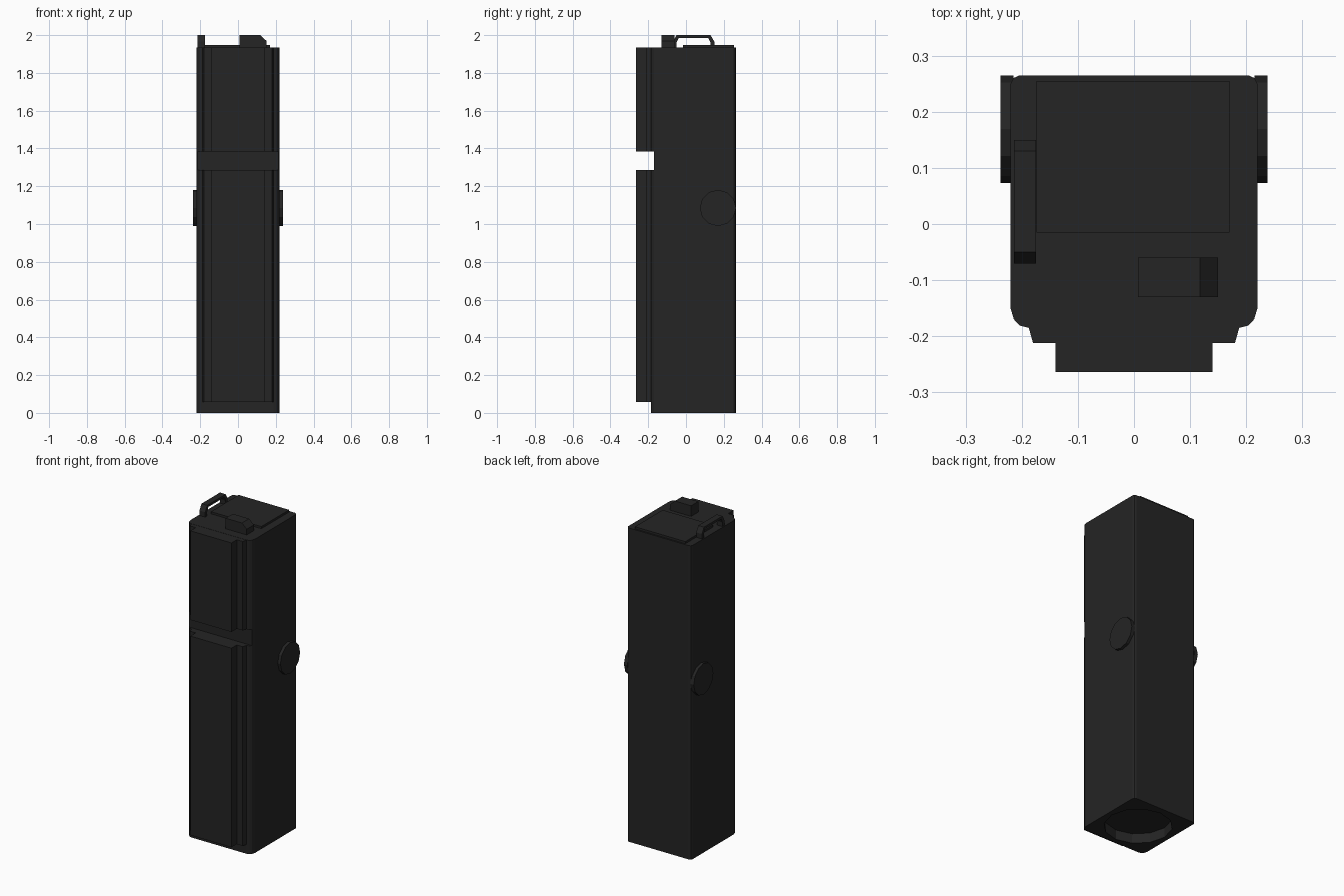
import bpy, bmesh, math
from mathutils import Matrix, Vector

if "Cube" in bpy.data.objects:
    bpy.data.objects.remove(bpy.data.objects["Cube"])

dark = bpy.data.materials.new("charcoal")
dark.diffuse_color = (0.018, 0.018, 0.018, 1)
dark.use_nodes = True
dark.node_tree.nodes["Principled BSDF"].inputs["Base Color"].default_value = dark.diffuse_color


def finish(name, bm):
    bmesh.ops.recalc_face_normals(bm, faces=bm.faces)
    me = bpy.data.meshes.new(name)
    bm.to_mesh(me)
    bm.free()
    me.materials.append(dark)
    ob = bpy.data.objects.new(name, me)
    bpy.context.scene.collection.objects.link(ob)
    return ob


def prism(name, pts, lo, hi, axis):
    """Extrude a 2D outline from lo to hi along x (y,z), y (x,z) or z (x,y)."""
    place = {"x": lambda a, b: (lo, a, b), "y": lambda a, b: (a, lo, b),
             "z": lambda a, b: (a, b, lo)}[axis]
    step = Vector([hi - lo if axis == k else 0 for k in "xyz"])
    bm = bmesh.new()
    face = bm.faces.new([bm.verts.new(place(a, b)) for a, b in pts])
    ext = bmesh.ops.extrude_face_region(bm, geom=[face])
    verts = [g for g in ext["geom"] if isinstance(g, bmesh.types.BMVert)]
    bmesh.ops.translate(bm, verts=verts, vec=step)
    return finish(name, bm)


def mirrored(half):
    return half + [(-x, y) for x, y in reversed(half)]


def rect(x0, x1, y0, y1):
    return [(x0, y0), (x1, y0), (x1, y1), (x0, y1)]


def ring(cx, cy, r, n):
    return [(cx + r * math.cos(i * math.tau / n), cy + r * math.sin(i * math.tau / n))
            for i in range(n)]


def cut(ob, cutter):
    cutter.hide_render = True
    mod = ob.modifiers.new("cut", "BOOLEAN")
    mod.operation = "DIFFERENCE"
    mod.solver = "EXACT"
    mod.object = cutter
    bpy.context.view_layer.objects.active = ob
    bpy.ops.object.modifier_apply(modifier=mod.name)
    bpy.data.objects.remove(cutter)


# Main body with rounded vertical corners
body = prism("body", mirrored([(0.188, -0.185), (0.204, -0.181), (0.214, -0.17),
                               (0.22, -0.15), (0.22, 0.25), (0.215, 0.26),
                               (0.204, 0.265)]), 0, 1.935, "z")
# Horizontal groove across the front, and round recess underneath
cut(body, prism("groove_cutter", rect(-0.4, 0.4, -0.4, -0.17), 1.285, 1.385, "z"))
cut(body, prism("recess_cutter", ring(0, 0.035, 0.19, 12), -0.1, 0.06, "z"))

# Stepped front panels above and below the groove
panel = mirrored([(0.14, -0.264), (0.14, -0.212), (0.18, -0.212), (0.188, -0.183),
                  (0.188, -0.172)])
prism("lower_front_panel", panel, 0.057, 1.285, "z")
prism("upper_front_panel", panel, 1.385, 1.934, "z")

# Top lid plate
prism("top_lid", rect(-0.174, 0.17, -0.015, 0.255), 1.93, 1.948, "z")

# Carry handle arch
prism("top_handle", [(-0.07, 1.933), (-0.07, 1.965), (-0.05, 2.0), (0.13, 2.0),
                     (0.15, 1.965), (0.15, 1.933), (0.13, 1.933), (0.13, 1.96),
                     (0.118, 1.986), (-0.038, 1.986), (-0.05, 1.96), (-0.05, 1.933)],
      -0.214, -0.175, "x")

# Top block with sloped end
prism("top_block", [(0.007, 1.933), (0.15, 1.933), (0.15, 1.97), (0.118, 2.0),
                    (0.007, 2.0)], -0.13, -0.06, "y")

# Round side caps
for side, s in (("left", -1), ("right", 1)):
    prism(side + "_side_cap", ring(0.169, 1.085, 0.096, 12), s * 0.215, s * 0.238, "x")
